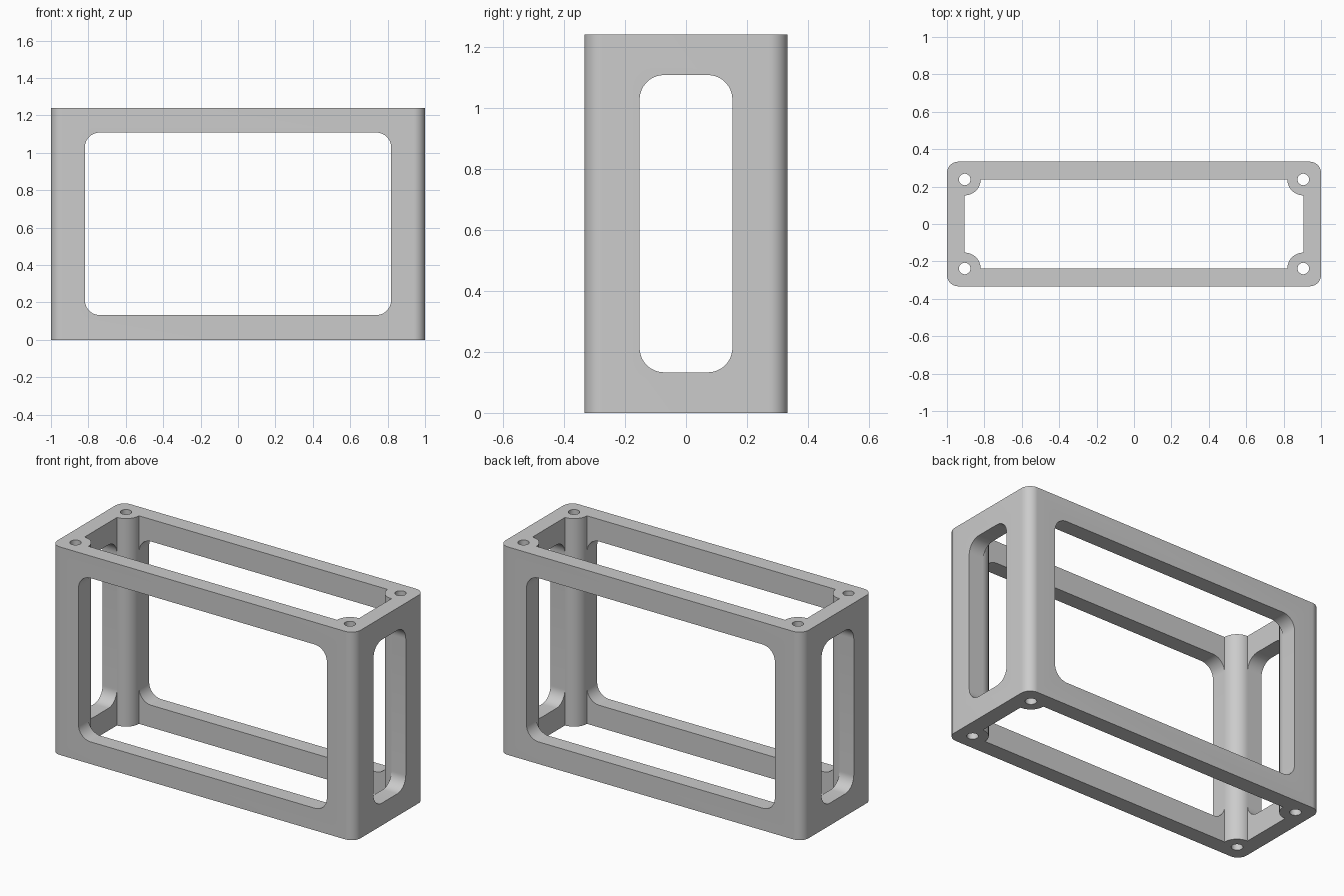
import bpy, bmesh
from math import sin, cos, pi, radians
from mathutils import Vector

if "Cube" in bpy.data.objects:
    bpy.data.objects.remove(bpy.data.objects["Cube"])

W, D, H = 1.0, 0.333, 1.24        # half width, half depth, height
PX, PY = 0.905, 0.238             # post centres = inner wall corners
POST_R, HOLE_R = 0.085, 0.031


def arc(cx, cy, r, a0, a1, n=12):
    return [(cx + r * cos(radians(a0 + (a1 - a0) * i / n)),
             cy + r * sin(radians(a0 + (a1 - a0) * i / n))) for i in range(n + 1)]


def rounded(hx, hy, r, cy=0.0):
    pts = []
    for k, (sx, sy) in enumerate([(1, 1), (-1, 1), (-1, -1), (1, -1)]):
        pts += arc(sx * (hx - r), cy + sy * (hy - r), r, k * 90, k * 90 + 90)
    return pts


def prism(name, pts, place, depth):
    """Extrude a closed 2D profile; place maps (u, v) to 3D."""
    bm = bmesh.new()
    face = bm.faces.new([bm.verts.new(place(u, v)) for u, v in pts])
    ext = bmesh.ops.extrude_face_region(bm, geom=[face])
    bmesh.ops.translate(bm, vec=Vector(depth),
                        verts=[g for g in ext["geom"] if isinstance(g, bmesh.types.BMVert)])
    bmesh.ops.recalc_face_normals(bm, faces=bm.faces)
    me = bpy.data.meshes.new(name)
    bm.to_mesh(me)
    bm.free()
    ob = bpy.data.objects.new(name, me)
    bpy.context.collection.objects.link(ob)
    return ob


def upright(z):
    return lambda u, v: (u, v, z)


# Solid rounded block
frame = prism("open_box_frame", rounded(W, D, 0.06), upright(0), (0, 0, H))

# Cavity profile, leaving a quarter-round post in each corner
cavity = []
for k, (sx, sy) in enumerate([(1, 1), (-1, 1), (-1, -1), (1, -1)]):
    cavity += arc(sx * PX, sy * PY, POST_R, 270 + k * 90, 180 + k * 90, 20)
cutters = [prism("cavity_cutter", cavity, upright(-0.1), (0, 0, H + 0.2))]

# Screw holes through the posts
for sx in (-1, 1):
    for sy in (-1, 1):
        cutters.append(prism("hole_cutter", arc(sx * PX, sy * PY, HOLE_R, 0, 360, 32)[:-1],
                             upright(-0.1), (0, 0, H + 0.2)))

# Rounded windows through the front/back and the two ends
cutters.append(prism("front_window_cutter", rounded(0.819, 0.488, 0.08, H / 2),
                     lambda u, v: (u, -0.5, v), (0, 1, 0)))
cutters.append(prism("side_window_cutter", rounded(0.152, 0.487, 0.08, H / 2),
                     lambda u, v: (-1.2, u, v), (2.4, 0, 0)))

# Cut, then remove the helpers
bpy.context.view_layer.objects.active = frame
frame.select_set(True)
for c in cutters:
    c.hide_render = True
    mod = frame.modifiers.new("cut", "BOOLEAN")
    mod.operation, mod.solver, mod.object = "DIFFERENCE", "EXACT", c
    bpy.ops.object.modifier_apply(modifier=mod.name)
    bpy.data.objects.remove(c, do_unlink=True)

bpy.ops.object.shade_smooth_by_angle(angle=radians(30))
